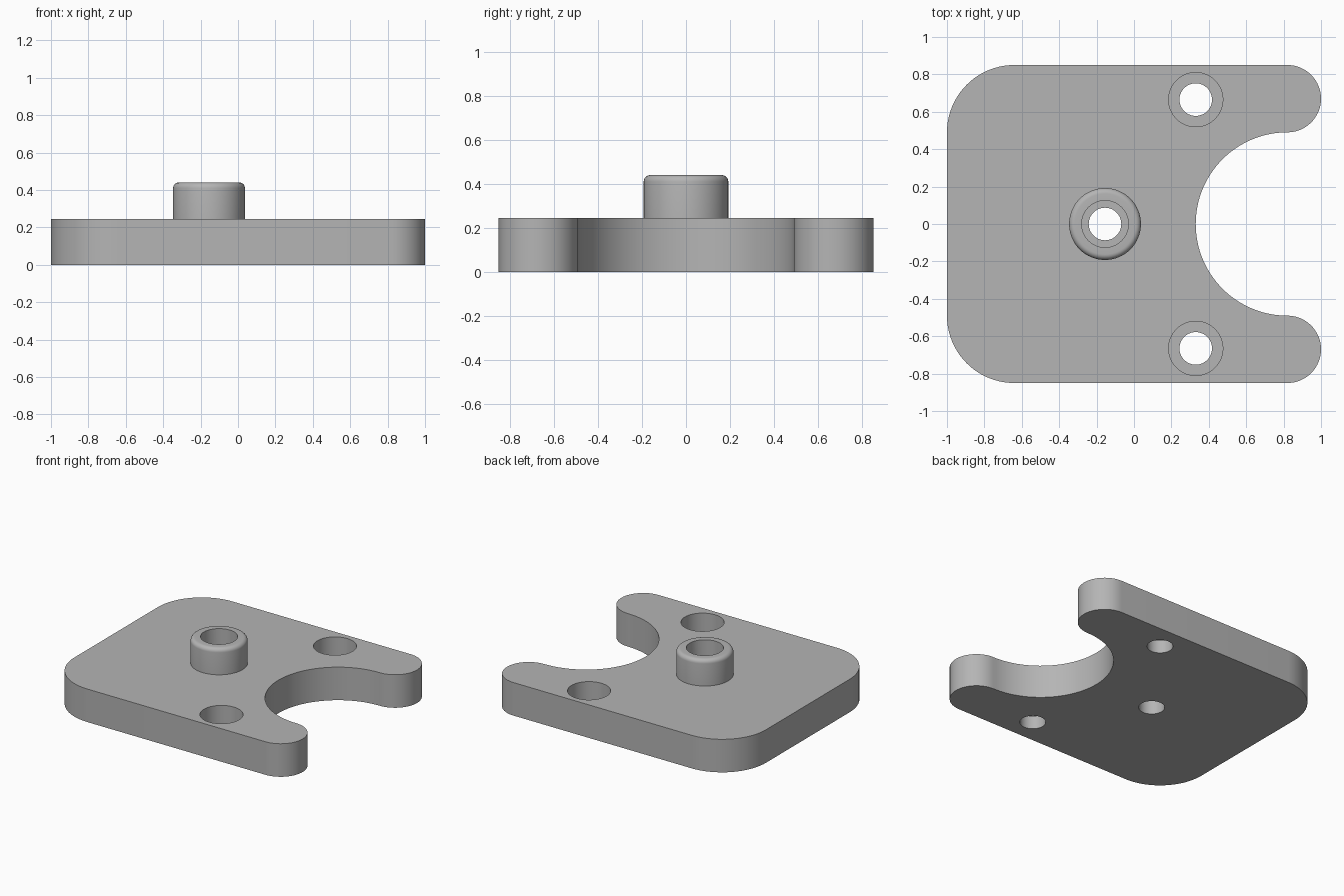
import bpy, bmesh
from math import sin, cos, pi, radians

cube = bpy.data.objects.get("Cube")
if cube:
    bpy.data.objects.remove(cube, do_unlink=True)

THICK, BOSS_TOP = 0.245, 0.44
HALF_Y, TIP_X = 0.85, 0.82
TIP_R, NOTCH_R, CORNER_R = 0.18, 0.49, 0.36
BOSS_X, HOLE_X, HOLE_Y = -0.155, 0.33, 0.665

grey = bpy.data.materials.new("satin_grey")
grey.use_nodes = True
colour = (0.46, 0.46, 0.46, 1)
grey.diffuse_color = colour
grey.node_tree.nodes["Principled BSDF"].inputs["Base Color"].default_value = colour


def arc(cx, cy, r, start, end, steps):
    angles = [radians(start + (end - start) * i / steps) for i in range(steps + 1)]
    return [(cx + r * cos(a), cy + r * sin(a)) for a in angles]


def finish(bm, name):
    bmesh.ops.remove_doubles(bm, verts=bm.verts, dist=1e-5)
    bmesh.ops.recalc_face_normals(bm, faces=bm.faces)
    mesh = bpy.data.meshes.new(name)
    bm.to_mesh(mesh)
    bm.free()
    mesh.materials.append(grey)
    obj = bpy.data.objects.new(name, mesh)
    bpy.context.collection.objects.link(obj)
    return obj


def extrude(name, outline, height):
    bm = bmesh.new()
    face = bm.faces.new([bm.verts.new((x, y, 0)) for x, y in outline])
    result = bmesh.ops.extrude_face_region(bm, geom=[face], use_keep_orig=True)
    top = [v for v in result["geom"] if isinstance(v, bmesh.types.BMVert)]
    bmesh.ops.translate(bm, verts=top, vec=(0, 0, height))
    return finish(bm, name)


def lathe(name, profile, x, y):
    # Profile starts and ends on the axis, giving a closed solid
    bm = bmesh.new()
    verts = [bm.verts.new((r, 0, z)) for r, z in profile]
    edges = [bm.edges.new(pair) for pair in zip(verts, verts[1:])]
    bmesh.ops.spin(bm, geom=verts + edges, cent=(0, 0, 0), axis=(0, 0, 1),
                   angle=2 * pi, steps=64, use_merge=True)
    bmesh.ops.translate(bm, verts=bm.verts, vec=(x, y, 0))
    return finish(bm, name)


def combine(target, other, operation):
    mod = target.modifiers.new(other.name, "BOOLEAN")
    mod.operation, mod.object, mod.solver = operation, other, "EXACT"
    bpy.context.view_layer.objects.active = target
    bpy.ops.object.modifier_apply(modifier=mod.name)
    bpy.data.objects.remove(other, do_unlink=True)


def bore(name, x, y, wide, floor, top):
    return lathe(name, [(0, -0.1), (0.087, -0.1), (0.087, floor),
                        (wide, floor), (wide, top), (0, top)], x, y)


# Plate outline: rounded rear corners, two rounded fingers, round notch
tip_y = HALF_Y - TIP_R
corner_x, corner_y = CORNER_R - 1, HALF_Y - CORNER_R
outline = (arc(corner_x, -corner_y, CORNER_R, 180, 270, 20)
           + arc(TIP_X, -tip_y, TIP_R, -90, 90, 32)
           + arc(TIP_X, 0, NOTCH_R, 270, 90, 64)[1:-1]
           + arc(TIP_X, tip_y, TIP_R, -90, 90, 32)
           + arc(corner_x, corner_y, CORNER_R, 90, 180, 20))
plate = extrude("mounting_plate", outline, THICK)

# Boss with a filleted top rim
rim = 0.03
boss_profile = ([(0, 0.15), (0.192, 0.15)]
                + arc(0.192 - rim, BOSS_TOP - rim, rim, 0, 90, 6) + [(0, BOSS_TOP)])
combine(plate, lathe("boss", boss_profile, BOSS_X, 0), "UNION")

# Stepped screw holes
combine(plate, bore("boss_bore", BOSS_X, 0, 0.125, 0.22, 0.6), "DIFFERENCE")
for side in (-1, 1):
    combine(plate, bore("finger_bore", HOLE_X, side * HOLE_Y, 0.145, 0.095, 0.4), "DIFFERENCE")

bpy.ops.object.select_all(action="DESELECT")
plate.select_set(True)
bpy.context.view_layer.objects.active = plate
bpy.ops.object.shade_smooth_by_angle(angle=radians(30))
